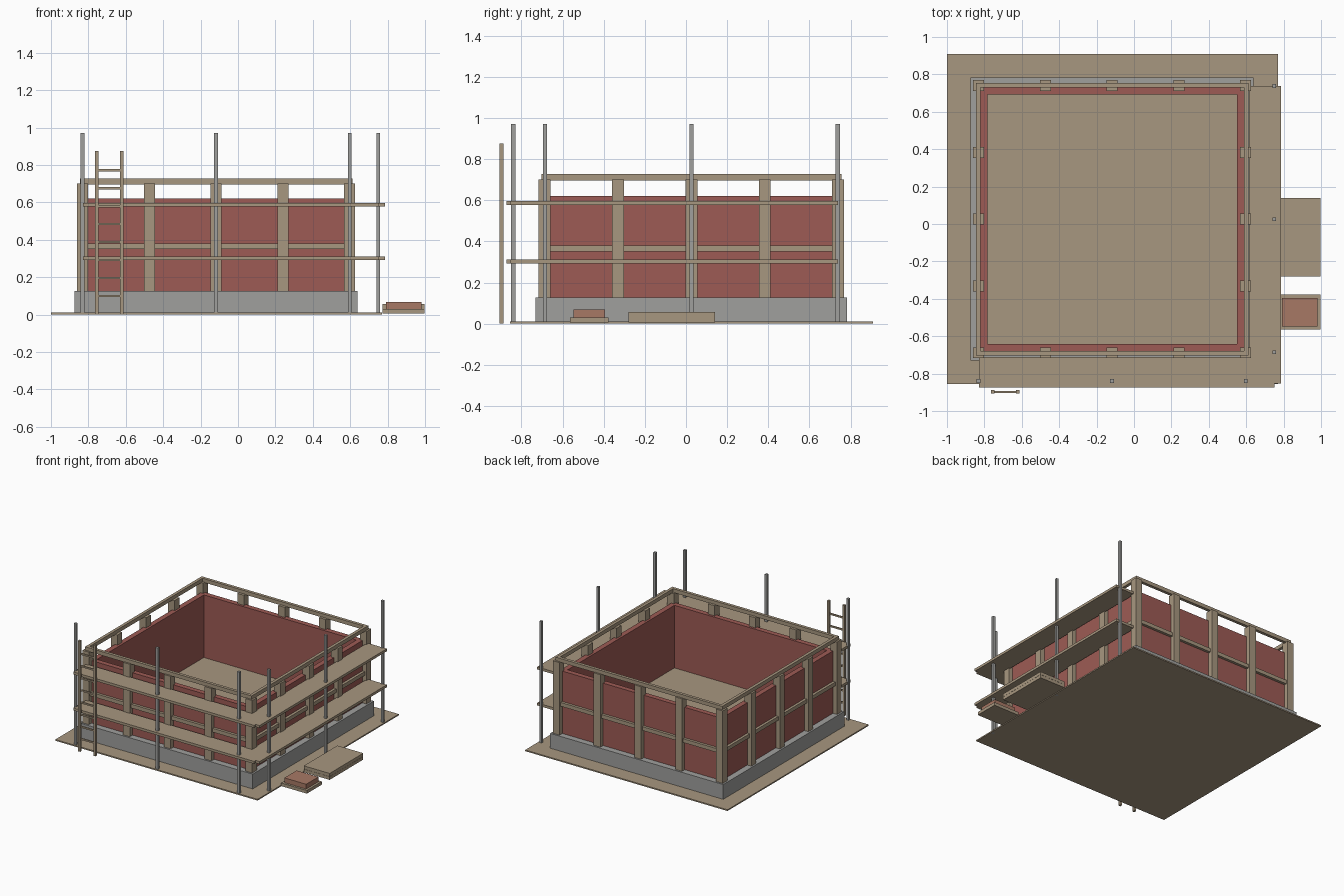
import bpy

if "Cube" in bpy.data.objects:
    bpy.data.objects.remove(bpy.data.objects["Cube"], do_unlink=True)


def material(name, r, g, b):
    m = bpy.data.materials.new(name)
    m.use_nodes = True
    m.diffuse_color = (r, g, b, 1)
    m.node_tree.nodes["Principled BSDF"].inputs["Base Color"].default_value = (r, g, b, 1)
    return m


WOOD = material("tan wood", 0.39, 0.31, 0.215)
RED = material("red wall", 0.34, 0.105, 0.09)
GREY = material("grey concrete", 0.35, 0.35, 0.34)
CLAY = material("clay brick", 0.39, 0.19, 0.13)


def mesh_object(name, verts, faces, mat):
    me = bpy.data.meshes.new(name)
    me.from_pydata(verts, [], faces)
    me.materials.append(mat)
    ob = bpy.data.objects.new(name, me)
    bpy.context.collection.objects.link(ob)
    return ob


def box(name, xs, ys, zs, mat):
    """Box from its x, y and z ranges."""
    verts = [(x, y, z) for z in zs for x, y in
             ((xs[0], ys[0]), (xs[1], ys[0]), (xs[1], ys[1]), (xs[0], ys[1]))]
    faces = [(3, 2, 1, 0), (4, 5, 6, 7)]
    faces += [(i, (i + 1) % 4, (i + 1) % 4 + 4, i + 4) for i in range(4)]
    return mesh_object(name, verts, faces, mat)


# Centre of the house on the plot
CX, CY = -0.117, 0.026


def frame(name, inner, outer, zs, mat):
    """Square ring around the house centre, given by half widths."""
    corners = ((-1, -1), (1, -1), (1, 1), (-1, 1))
    loops = ((outer, zs[0]), (outer, zs[1]), (inner, zs[1]), (inner, zs[0]))
    verts = [(CX + h * sx, CY + h * sy, z) for h, z in loops for sx, sy in corners]
    faces = []
    for k in range(4):
        for i in range(4):
            j, n = (i + 1) % 4, (k + 1) % 4
            faces.append((k * 4 + i, k * 4 + j, n * 4 + j, n * 4 + i))
    return mesh_object(name, verts, faces, mat)


# Plot, foundation, floor and walls
box("ground_slab", (-1, 0.77), (-0.855, 0.91), (0, 0.01), WOOD)
frame("foundation", 0.69, 0.757, (0.004, 0.127), GREY)
box("floor", (CX - 0.68, CX + 0.68), (CY - 0.68, CY + 0.68), (0.004, 0.125), WOOD)
frame("brick_wall", 0.667, 0.708, (0.1, 0.62), RED)

# Timber rails and posts
frame("top_rail", 0.705, 0.729, (0.697, 0.727), WOOD)
frame("middle_rail", 0.7, 0.729, (0.35, 0.38), WOOD)
STEP, HALF = 0.357, 0.029
for i in range(-2, 3):
    for j in range(-2, 3):
        if max(abs(i), abs(j)) == 2:
            x, y = CX + i * STEP, CY + j * STEP
            box("wall_post", (x - HALF, x + HALF), (y - HALF, y + HALF), (0.12, 0.7), WOOD)

# Scaffold poles and walkways on the front and left sides
R = 0.01
for k in (-1, 0, 1):
    for x, y in ((CX + k * 0.715, -0.84), (0.75, CY + k * 0.712)):
        box("scaffold_pole", (x - R, x + R), (y - R, y + R), (0, 0.97), GREY)
for z in (0.292, 0.577):
    box("front_walkway", (-0.83, 0.752), (-0.873, -0.71), (z, z + 0.02), WOOD)
    box("left_walkway", (0.615, 0.786), (-0.853, 0.738), (z, z + 0.02), WOOD)

# Ladder
for x in (-0.755, -0.622):
    box("ladder_rail", (x - 0.009, x + 0.009), (-0.907, -0.888), (0, 0.875), WOOD)
for k in range(8):
    z = 0.1 + k * 0.096
    box("ladder_rung", (-0.755, -0.622), (-0.903, -0.892), (z - 0.006, z + 0.006), WOOD)

# Building materials stacked beside the plot
for z in (0.005, 0.031):
    box("stacked_board", (0.772, 0.998), (-0.28, 0.14), (z, z + 0.025), WOOD)
box("brick_pallet", (0.772, 0.998), (-0.565, -0.378), (0.005, 0.03), WOOD)
box("brick_stack", (0.79, 0.98), (-0.548, -0.395), (0.03, 0.068), CLAY)
